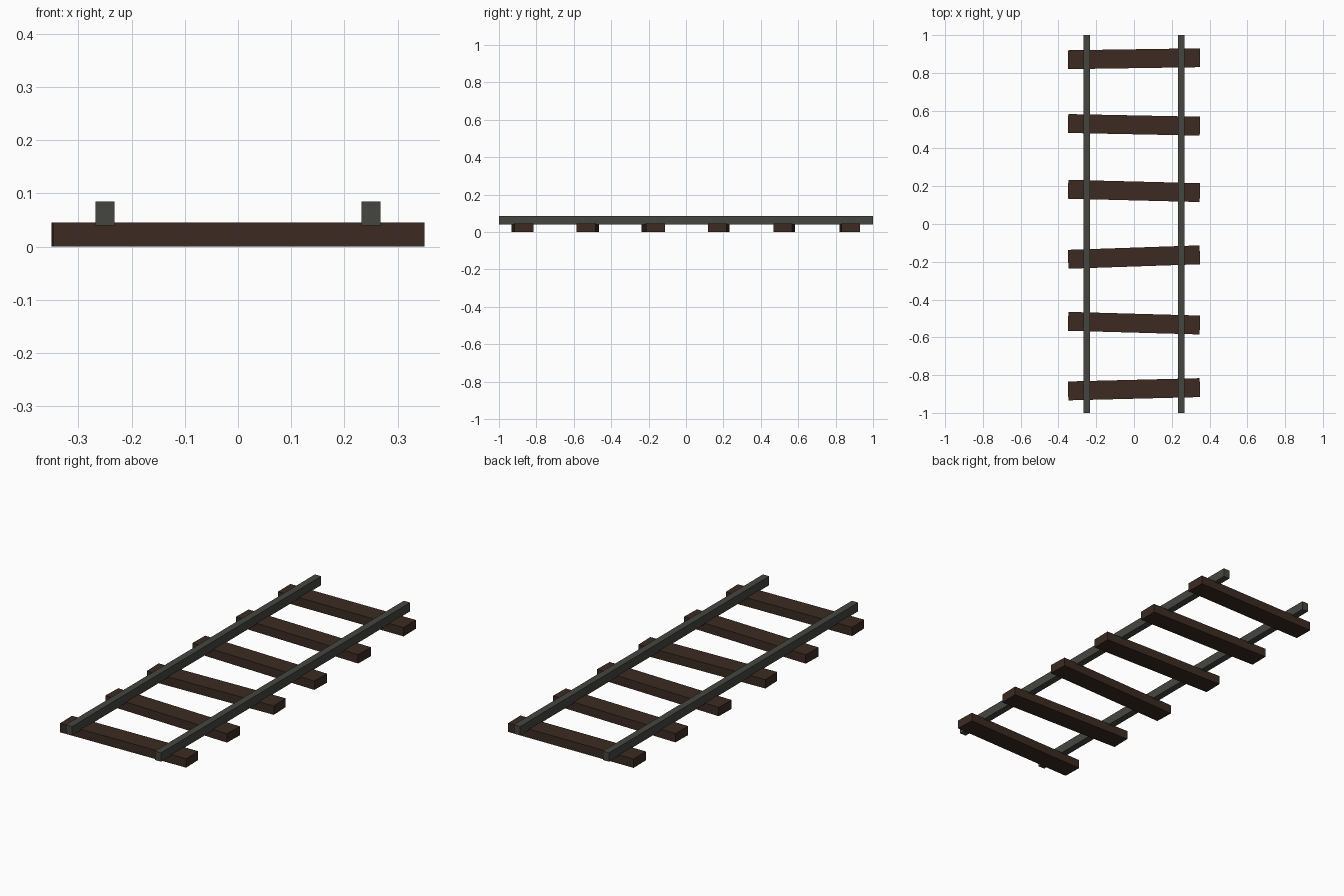
import bpy
from math import cos, sin

cube = bpy.data.objects.get("Cube")
if cube:
    bpy.data.objects.remove(cube, do_unlink=True)


def material(name, rgb):
    mat = bpy.data.materials.new(name)
    mat.use_nodes = True
    mat.diffuse_color = (*rgb, 1)
    mat.node_tree.nodes["Principled BSDF"].inputs["Base Color"].default_value = (*rgb, 1)
    return mat


def box(name, size, centre, mat, turn=0):
    bpy.ops.mesh.primitive_cube_add(size=1, location=centre, rotation=(0, 0, turn))
    obj = bpy.context.object
    obj.name = name
    obj.scale = size
    bpy.ops.object.transform_apply(location=False, rotation=False, scale=True)
    obj.data.materials.append(mat)
    return obj


wood = material("dark brown wood", (0.045, 0.024, 0.016))
steel = material("dark grey steel", (0.060, 0.062, 0.052))

# Sleepers, evenly spaced and each slightly askew
for i, turn in enumerate((0.025, -0.028, 0.034, -0.025, -0.020, 0.015)):
    box(f"sleeper_{i + 1}", (0.698, 0.1, 0.045), (0, -0.875 + 0.35 * i, 0.0225), wood, turn)

# Two straight rails, sunk slightly into the sleepers
for side, x in (("left", 0.25), ("right", -0.25)):
    box(f"{side}_rail", (0.035, 2, 0.045), (x, 0, 0.0625), steel)
